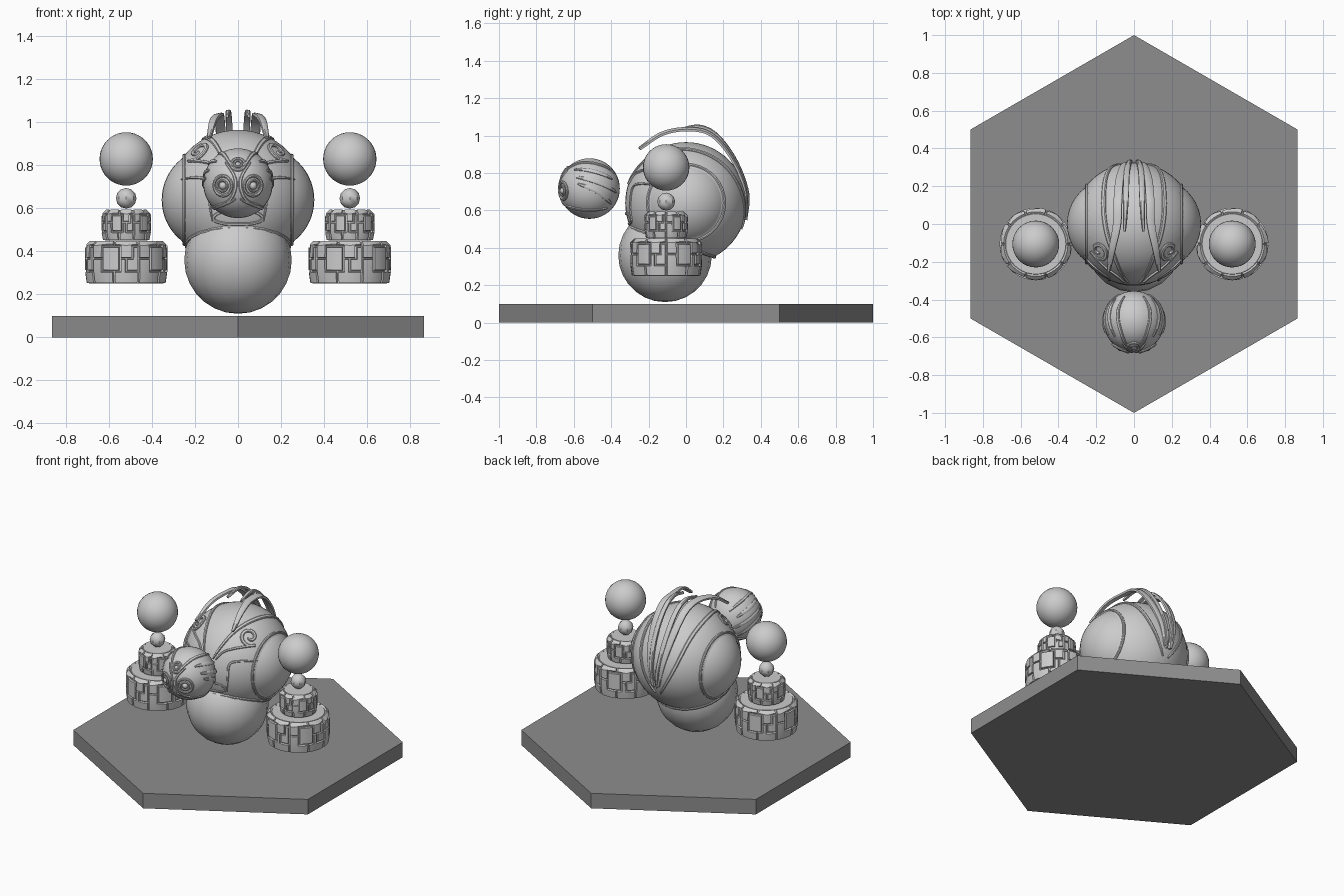
import bpy, bmesh, math
from mathutils import Vector, Matrix

if "Cube" in bpy.data.objects:
    bpy.data.objects.remove(bpy.data.objects["Cube"])


def material(name, v):
    m = bpy.data.materials.new(name)
    m.diffuse_color = (v, v, v, 1)
    m.use_nodes = True
    m.node_tree.nodes["Principled BSDF"].inputs["Base Color"].default_value = m.diffuse_color
    return m


LIGHT = material("light grey", 0.6)
DARK = material("dark grey", 0.27)
BODY, BODY_R = Vector((0, 0, 0.64)), 0.325
FACE, FACE_R = Vector((0, -0.516, 0.717)), 0.162


def finish(name, bm, mat=LIGHT):
    bmesh.ops.recalc_face_normals(bm, faces=bm.faces)
    me = bpy.data.meshes.new(name)
    bm.to_mesh(me)
    bm.free()
    ob = bpy.data.objects.new(name, me)
    bpy.context.collection.objects.link(ob)
    me.materials.append(mat)
    return ob


def ball(name, loc, r, seg=32, rings=20):
    bm = bmesh.new()
    bmesh.ops.create_uvsphere(bm, u_segments=seg, v_segments=rings, radius=r,
                              matrix=Matrix.Translation(loc))
    return finish(name, bm)


def ring(name, loc, direction, major, minor):
    q = Vector(direction).to_track_quat('Z', 'Y')
    bpy.ops.mesh.primitive_torus_add(location=loc, rotation=q.to_euler(), major_radius=major,
                                     minor_radius=minor, major_segments=36, minor_segments=8)
    ob = bpy.context.object
    ob.name = name
    ob.data.materials.append(LIGHT)


def smooth_path(pts, steps=6):
    p = [Vector(a) for a in pts]
    p = [2 * p[0] - p[1]] + p + [2 * p[-1] - p[-2]]
    out = []
    for i in range(1, len(p) - 2):
        a, b, c, d = p[i - 1:i + 3]
        for k in range(steps):
            t = k / steps
            out.append(0.5 * (2 * b + (c - a) * t + (2 * a - 5 * b + 4 * c - d) * t * t
                              + (3 * b - a - 3 * c + d) * t ** 3))
    return out + [p[-2]]


def ribbon(name, pts, width, thick, centre, radius=None, steps=6, taper=True):
    """Flat band along a path, mirrored in x; radius presses it onto a sphere."""
    path = smooth_path(pts, steps)
    if radius:
        path = [centre + (p - centre).normalized() * radius for p in path]
    bm = bmesh.new()
    for side in (-1, 1):
        prev = None
        n = len(path) - 1
        for i, p in enumerate(path):
            tan = (path[min(i + 1, n)] - path[max(i - 1, 0)]).normalized()
            up = (p - centre).normalized()
            out = tan.cross(up).normalized()
            w = width / 2 * (0.35 + 0.65 * math.sin(math.pi * i / n) ** 0.6 if taper else 1)
            sec = [p + out * w - up * thick, p + out * w + up * thick * 0.5,
                   p + out * w * 0.6 + up * thick, p - out * w * 0.6 + up * thick,
                   p - out * w + up * thick * 0.5, p - out * w - up * thick]
            vs = [bm.verts.new((v.x * side, v.y, v.z)) for v in sec]
            if prev:
                for k in range(6):
                    bm.faces.new((prev[k], prev[(k + 1) % 6], vs[(k + 1) % 6], vs[k]))
            if i in (0, n):
                bm.faces.new(vs)
            prev = vs
    return finish(name, bm)


def on(centre, pts):
    return [centre + Vector(p) for p in pts]


# hexagonal base
bm = bmesh.new()
bmesh.ops.create_cone(bm, cap_ends=True, segments=6, radius1=1, radius2=1, depth=0.1,
                      matrix=Matrix.Translation((0, 0, 0.05)))
if max(v.co.y for v in bm.verts) < 0.95:
    bmesh.ops.rotate(bm, verts=bm.verts, matrix=Matrix.Rotation(math.pi / 6, 3, 'Z'))
finish("base", bm, DARK)

# lower body and the tilted upper shell sitting on it
ball("lower_body", (0, -0.112, 0.36), 0.25, 20, 14)
tilt = Vector((0, 0.33, 0.944)).normalized()
bm = bmesh.new()
bmesh.ops.create_uvsphere(bm, u_segments=48, v_segments=32, radius=BODY_R,
                          matrix=Matrix.Translation(BODY))
bmesh.ops.bisect_plane(bm, geom=bm.verts[:] + bm.edges[:] + bm.faces[:],
                       plane_co=BODY - tilt * 0.222, plane_no=tilt, clear_inner=True)
finish("upper_shell", bm)
ring("shell_rim", BODY - tilt * 0.222, tilt, 0.24, 0.009)

# domed side caps with their rings
for s in (-1, 1):
    ball("side_cap", (s * 0.112, 0, 0.64), 0.243, 40, 28)
    ring("side_cap_ring", (s * 0.25, 0, 0.64), (s, 0, 0), 0.206, 0.009)

# arched crest bands above the shell
ribbon("outer_crest", [(0.135, -0.25, 0.93), (0.115, -0.13, 1.01), (0.09, 0, 1.035),
                       (0.085, 0.13, 1.01), (0.075, 0.24, 0.89), (0.05, 0.315, 0.72),
                       (0.02, 0.32, 0.56)], 0.045, 0.008, BODY)
ribbon("inner_crest", [(0.05, -0.04, 1.03), (0.045, 0.07, 1.05), (0.042, 0.17, 1.0),
                       (0.038, 0.27, 0.86), (0.025, 0.33, 0.69), (0.01, 0.32, 0.55)],
       0.03, 0.008, BODY)

# raised trim on the shell
ribbon("shell_border", [(0.02, 0.3, 0.5), (0.11, 0.28, 0.68), (0.16, 0.17, 0.87),
                        (0.15, -0.02, 0.93), (0.1, -0.18, 0.89), (0.03, -0.3, 0.74)],
       0.025, 0.008, BODY, BODY_R)
ribbon("cheek_trim", [(0.12, -0.29, 0.54), (0.125, -0.28, 0.64), (0.13, -0.27, 0.72),
                      (0.18, -0.24, 0.74), (0.25, -0.16, 0.73)], 0.014, 0.006, BODY, BODY_R)

# spiral curls with a sweeping tail
d = Vector((0.185, -0.14, 0.225)).normalized()
u = Vector((0, 0, 1)).cross(d).normalized()
w = d.cross(u)
curl = []
for i in range(15):
    a = math.radians(200 + i * 32)
    r = 0.014 + 0.0034 * i
    curl.append(BODY + d * BODY_R + (u * math.cos(a) + w * math.sin(a)) * r)
curl += [Vector((0.1, -0.27, 0.80)), Vector((0.05, -0.3, 0.74))]
ribbon("brow_curl", curl, 0.022, 0.009, BODY, BODY_R, 3)

# mouth ring under the front ball
ribbon("mouth_trim", [(0.0, -0.31, 0.585), (0.07, -0.31, 0.585), (0.11, -0.3, 0.565),
                      (0.11, -0.3, 0.54), (0.06, -0.31, 0.525), (0, -0.31, 0.525)],
       0.014, 0.006, BODY, BODY_R, taper=False)

# front ball with ribs, eyes and forehead ring
ball("front_ball", FACE, FACE_R, 36, 24)
ribbon("front_ball_top_rib", on(FACE, [(0.03, -0.145, 0.08), (0.065, -0.06, 0.13),
       (0.085, 0.04, 0.13), (0.05, 0.13, 0.08)]), 0.02, 0.006, FACE, FACE_R)
ribbon("front_ball_belly_rib", on(FACE, [(0.01, -0.14, -0.07), (0.08, -0.09, -0.1),
       (0.11, 0.0, -0.11), (0.08, 0.09, -0.1)]), 0.02, 0.006, FACE, FACE_R)
ribbon("front_ball_cross_band", on(FACE, [(0.055, -0.11, 0.09), (0.018, -0.155, 0.035),
       (0.012, -0.16, -0.02), (0.04, -0.14, -0.08), (0.1, -0.07, -0.1)]),
       0.016, 0.006, FACE, FACE_R)
for path in ([(-0.08, 0.1), (0.03, 0.09), (0.12, 0.05)],
             [(-0.07, 0.06), (0.04, 0.035), (0.14, -0.02)],
             [(-0.06, 0.025), (0.04, -0.015), (0.115, -0.08)]):
    pts = [(math.sqrt(max(0.0004, FACE_R ** 2 - y * y - z * z)), y, z) for y, z in path]
    ribbon("front_ball_side_stripe", on(FACE, pts), 0.024, 0.006, FACE, FACE_R)
for x, z, r in ((-0.072, -0.012, 0.046), (0.072, -0.012, 0.046), (0, 0.09, 0.032)):
    v = Vector((x, -math.sqrt(FACE_R ** 2 - x * x - z * z), z)).normalized()
    ring("eye_outer_ring", FACE + v * (FACE_R - 0.004), v, r, 0.008)
    ring("eye_inner_ring", FACE + v * (FACE_R + 0.001), v, r * 0.55, 0.006)
    ball("eye_lens", FACE + v * (FACE_R - 0.006), r * 0.4, 16, 10)

# pillar drums: grid cells grouped by letter become raised plates
PLATES = ["AAAABBBB", "AACCCBBD", "EECCCFDD", "EEEEFFFF"]


def drum(name, x, r, z0, z1, depth):
    bm = bmesh.new()
    n, c = 40, 0.022
    h = z1 - z0
    zs = [(r - c, z1), (r, z1 - c), (r, z0 + h * 0.6), (r, z0 + h * 0.3), (r - c * 0.4, z0)]
    loops = [[bm.verts.new((x + q * math.cos(2 * math.pi * i / n),
                            -0.106 + q * math.sin(2 * math.pi * i / n), z))
              for i in range(n)] for q, z in zs]
    groups = {}
    for row in range(4):
        for i in range(n):
            j = (i + 1) % n
            f = bm.faces.new((loops[row][i], loops[row + 1][i],
                              loops[row + 1][j], loops[row][j]))
            groups.setdefault((i // 8, PLATES[row][i % 8]), []).append(f)
    bm.faces.new(loops[0])
    bm.faces.new(loops[-1][::-1])
    bm.normal_update()
    for faces in groups.values():
        bmesh.ops.inset_region(bm, faces=faces, thickness=0.003, depth=0,
                               use_even_offset=True, use_boundary=True)
        bmesh.ops.inset_region(bm, faces=faces, thickness=0.002, depth=depth,
                               use_even_offset=True, use_boundary=True)
    finish(name, bm)


# two pillars, each with drums, bead and top ball
for s in (-1, 1):
    drum("pillar_lower_drum", s * 0.52, 0.181, 0.25, 0.445, 0.011)
    drum("pillar_upper_drum", s * 0.52, 0.108, 0.45, 0.592, 0.008)
    ball("pillar_bead", (s * 0.52, -0.106, 0.647), 0.048, 8, 6)
    ball("pillar_top_ball", (s * 0.52, -0.106, 0.83), 0.124, 32, 20)

# smooth shading everywhere except sharp corners
for ob in bpy.context.scene.objects:
    ob.select_set(True)
    bpy.context.view_layer.objects.active = ob
bpy.ops.object.shade_smooth_by_angle(angle=math.radians(35))
